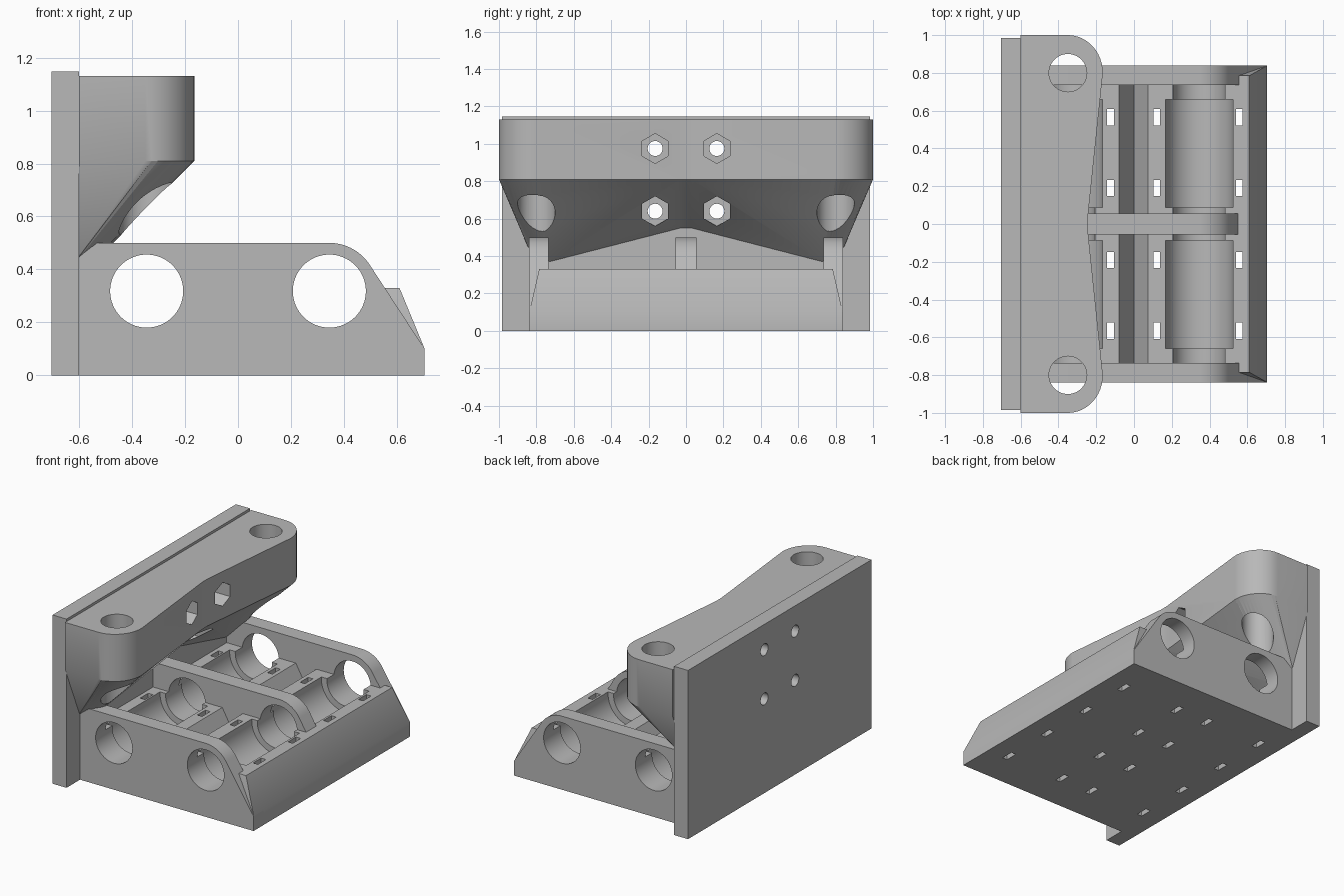
import bpy
import bmesh
from math import sin, cos, pi, radians

cube = bpy.data.objects.get("Cube")
if cube:
    bpy.data.objects.remove(cube, do_unlink=True)

grey = bpy.data.materials.new("plain grey")
grey.use_nodes = True
COLOUR = (0.48, 0.48, 0.48, 1)
grey.diffuse_color = COLOUR
grey.node_tree.nodes["Principled BSDF"].inputs["Base Color"].default_value = COLOUR

ROD_X, ROD_Z, ROD_R, BEARING_R = 0.345, 0.318, 0.138, 0.18
DECK = 0.33
PLACE = {
    "x": lambda p, t: (t, p[0], p[1]),
    "y": lambda p, t: (p[0], t, p[1]),
    "z": lambda p, t: (p[0], p[1], t),
}


def finish(name, bm):
    bmesh.ops.recalc_face_normals(bm, faces=bm.faces[:])
    mesh = bpy.data.meshes.new(name)
    bm.to_mesh(mesh)
    bm.free()
    mesh.materials.append(grey)
    ob = bpy.data.objects.new(name, mesh)
    bpy.context.collection.objects.link(ob)
    return ob


def add_prism(bm, pts, axis, a, b):
    """Extrude a closed 2D profile along an axis from a to b."""
    lo, hi = [[bm.verts.new(PLACE[axis](p, t)) for p in pts] for t in (a, b)]
    bm.faces.new(lo)
    bm.faces.new(hi)
    for i in range(len(pts)):
        j = (i + 1) % len(pts)
        bm.faces.new((lo[i], lo[j], hi[j], hi[i]))


def prisms(name, items):
    bm = bmesh.new()
    for item in items:
        add_prism(bm, *item)
    return finish(name, bm)


def circle(u, v, r, n=64, start=0.0):
    return [(u + r * cos(start + 2 * pi * i / n), v + r * sin(start + 2 * pi * i / n))
            for i in range(n)]


def rect(u0, u1, v0, v1):
    return [(u0, v0), (u1, v0), (u1, v1), (u0, v1)]


def cut(ob, *cutters):
    bpy.context.view_layer.objects.active = ob
    for c in cutters:
        mod = ob.modifiers.new("cut", "BOOLEAN")
        mod.operation = "DIFFERENCE"
        mod.solver = "EXACT"
        mod.object = c
        bpy.ops.object.modifier_apply(modifier=mod.name)


# Cutters: rods, bearings, tie slots, bolts, nuts and upright rod holes
rods = prisms("rod_cutter", [(circle(s * ROD_X, ROD_Z, ROD_R), "y", -1.2, 1.2)
                             for s in (-1, 1)])
bearings = prisms("bearing_cutter", [
    (circle(s * ROD_X, ROD_Z, BEARING_R), "y", *span)
    for s in (-1, 1) for span in ((-0.66, -0.088), (0.088, 0.66))])
slots = prisms("slot_cutter", [
    (rect(x - 0.018, x + 0.018, y - 0.043, y + 0.043), "z", -0.1, 0.45)
    for x in (-0.555, -0.125, 0.12, 0.557) for y in (-0.565, -0.19, 0.19, 0.565)])
bolt_spots = [(y, z) for y in (-0.165, 0.165) for z in (0.64, 0.975)]
bolts = prisms("bolt_cutter", [(circle(y, z, 0.04, 32), "x", -0.8, 0.0)
                               for y, z in bolt_spots])
nuts = prisms("nut_cutter", [(circle(y, z, 0.08, 6, pi / 2), "x", -0.545, 0.0)
                             for y, z in bolt_spots])
uprights = prisms("upright_cutter", [(circle(-0.35, s * 0.8, 0.1), "z", 0.1, 1.3)
                                     for s in (-1, 1)])

# Back plate
back_plate = prisms("back_plate", [(rect(-0.705, -0.6, 0, 1.147), "y", -0.985, 0.985)])
cut(back_plate, bolts)

# Bearing bed with a V groove between the two rods
bed = prisms("bearing_bed", [(
    [(-0.6, 0), (0.55, 0), (0.55, DECK), (0.075, DECK), (0, 0.19),
     (-0.08, DECK), (-0.6, DECK)], "y", -0.75, 0.75)])
cut(bed, rods, bearings, slots)

# Front lip, narrowing towards its top
bm = bmesh.new()
rings = []
for half, z, x in ((0.838, 0, 0.705), (0.838, 0.1, 0.705), (0.785, DECK, 0.61)):
    rings.append([bm.verts.new((u, v, z)) for u, v in rect(0.535, x, -half, half)])
bm.faces.new(rings[0])
bm.faces.new(rings[-1])
for lo, hi in zip(rings, rings[1:]):
    for i in range(4):
        j = (i + 1) % 4
        bm.faces.new((lo[i], lo[j], hi[j], hi[i]))
lip = finish("front_lip", bm)
cut(lip, slots)

# End walls and middle wall share one rounded profile
arc = [(ROD_X + 0.182 * cos(radians(a)), ROD_Z + 0.182 * sin(radians(a)))
       for a in range(32, 91, 4)]
wall_profile = [(-0.6, 0), (0.705, 0), (0.705, 0.1)] + arc + [(-0.6, 0.5)]
middle_profile = [(-0.6, 0), (0.55, 0), (0.55, DECK)] + arc + [(-0.6, 0.5)]
walls = [prisms("left_end_wall", [(wall_profile, "y", 0.735, 0.84)]),
         prisms("right_end_wall", [(wall_profile, "y", -0.84, -0.735)]),
         prisms("middle_wall", [(middle_profile, "y", -0.055, 0.055)])]
for wall in walls:
    cut(wall, rods)

# Clamp: rounded plan outline, tapering down onto the back plate
# each entry: plan x, plan y, y and z where the taper meets the plate
half = [(-0.6, 1.0, 0.85, 0.46)]
for i in range(13):
    a = pi / 2 * (1 - i / 12)
    half.append((-0.35 + 0.185 * cos(a), 0.8 + 0.2 * sin(a),
                 0.845 - 0.115 * i / 12, 0.45 - 0.08 * i / 12))
half.append((-0.245, 0.03, 0.03, 0.55))
outline = half + [(x, -y, -v, z) for x, y, v, z in reversed(half)]
bm = bmesh.new()
top = [bm.verts.new((x, y, 1.13)) for x, y, v, z in outline]
mid = [bm.verts.new((x, y, 0.81)) for x, y, v, z in outline]
low = [bm.verts.new((-0.6, v, z)) for x, y, v, z in outline]
bm.faces.new(top)
for hi, lo in ((top, mid), (mid, low)):
    for i in range(len(outline) - 1):
        bm.faces.new((hi[i], hi[i + 1], lo[i + 1], lo[i]))
bm.faces.new([top[0], mid[0]] + low + [mid[-1], top[-1]])
bmesh.ops.triangulate(bm, faces=[f for f in bm.faces if len(f.verts) == 4])
clamp = finish("upright_clamp", bm)
cut(clamp, uprights, bolts, nuts)

# Remove cutters and smooth the rounded parts
for c in (rods, bearings, slots, bolts, nuts, uprights):
    bpy.data.objects.remove(c, do_unlink=True)
for ob in [back_plate, bed, lip, clamp] + walls:
    bpy.ops.object.select_all(action="DESELECT")
    ob.select_set(True)
    bpy.context.view_layer.objects.active = ob
    bpy.ops.object.shade_smooth_by_angle(angle=radians(25))
